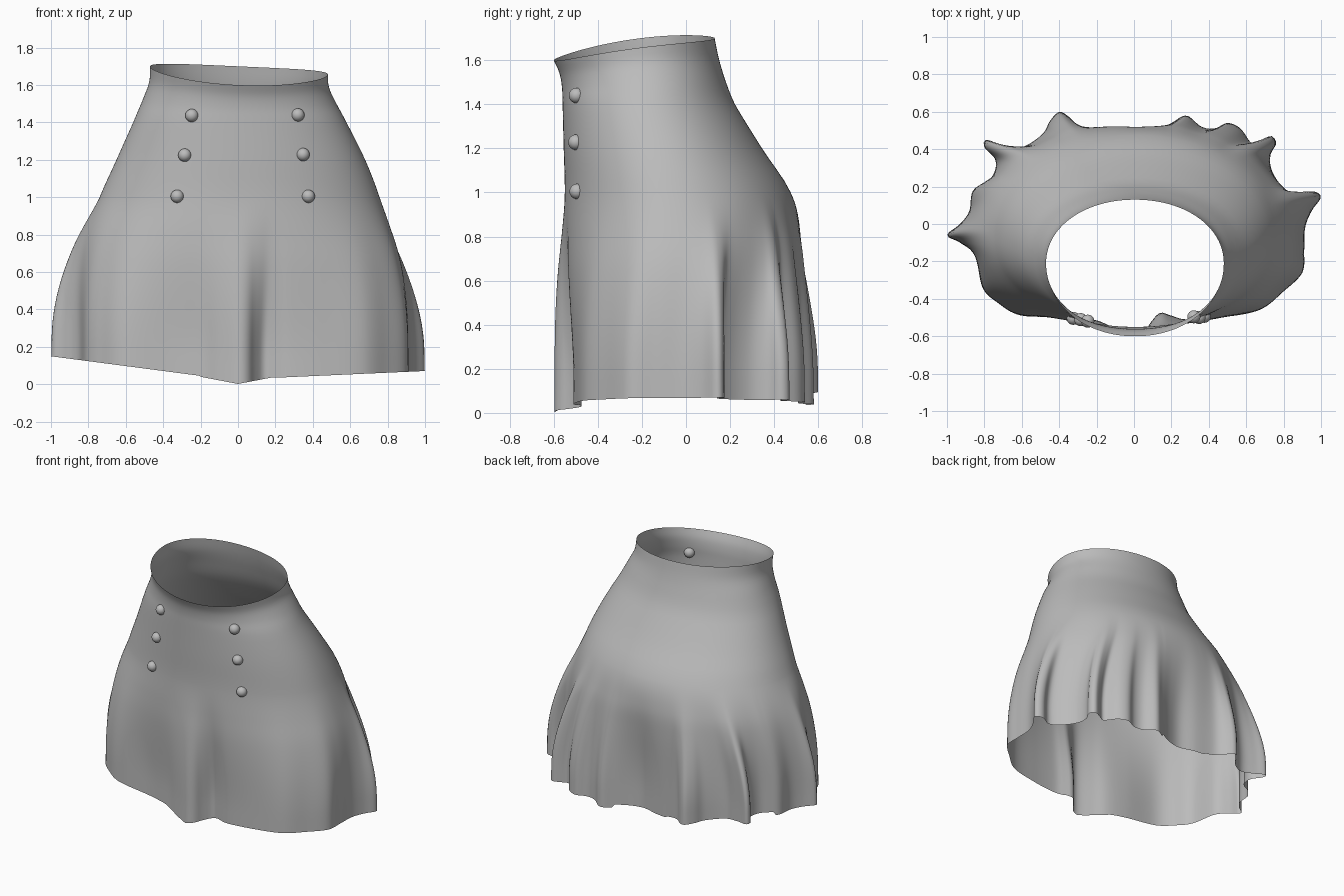
import bpy, bmesh, math
from mathutils import Vector
from mathutils.bvhtree import BVHTree

if "Cube" in bpy.data.objects:
    bpy.data.objects.remove(bpy.data.objects["Cube"])

grey = bpy.data.materials.new("cloth_grey")
grey.diffuse_color = (0.5, 0.5, 0.5, 1)
grey.use_nodes = True
grey.node_tree.nodes["Principled BSDF"].inputs["Base Color"].default_value = grey.diffuse_color

# Wavy hem outline (x, y), counter-clockwise from the front
HEM = [(0, -.597), (.055, -.58), (.09, -.525), (.14, -.475), (.2, -.49), (.28, -.51),
       (.46, -.5), (.67, -.46), (.8, -.36), (.9, -.26), (.91, -.14), (.915, -.02),
       (.95, .07), (1.0, .145), (.95, .175), (.87, .14), (.79, .2), (.735, .29),
       (.73, .37), (.76, .43), (.735, .47), (.68, .45), (.63, .43), (.57, .51),
       (.5, .54), (.43, .51), (.36, .52), (.28, .58), (.2, .54), (.1, .49), (0, .47),
       (-.12, .5), (-.28, .52), (-.35, .575), (-.4, .6), (-.45, .55), (-.49, .48),
       (-.6, .41), (-.71, .425), (-.79, .45), (-.8, .41), (-.74, .34), (-.76, .25),
       (-.86, .18), (-.88, .07), (-.93, 0), (-1.0, -.06), (-.93, -.1), (-.85, -.17),
       (-.81, -.34), (-.73, -.42), (-.6, -.49), (-.35, -.495), (-.2, -.515), (-.1, -.56)]

# Body sections: height, left, right, front, back, widest y
BODY = [(1.65, -.47, .48, -.60, .13, -.21), (1.58, -.475, .487, -.575, .147, -.20),
        (1.5, -.51, .525, -.563, .175, -.18), (1.4, -.56, .58, -.56, .222, -.17),
        (1.2, -.65, .68, -.555, .345, -.12), (1.0, -.74, .757, -.55, .475, -.08),
        (.8, -.81, .81, -.56, .525, -.06), (.6, -.85, .85, -.575, .535, -.05),
        (.3, -.88, .88, -.59, .53, -.04), (0, -.89, .89, -.595, .52, -.03)]
HIP = 5  # index of the section where the folds begin


def catmull(a, b, c, d, t):
    return tuple(.5 * (2 * q + (r - p) * t + (2 * p - 5 * q + 4 * r - s) * t * t
                       + (3 * q - p - 3 * r + s) * t ** 3) for p, q, r, s in zip(a, b, c, d))


def closed_curve(pts, steps):
    n = len(pts)
    return [Vector(catmull(pts[i - 1], pts[i], pts[(i + 1) % n], pts[(i + 2) % n], k / steps))
            for i in range(n) for k in range(steps)]


def smoothed(pts, width):
    """Blur a closed outline over a given distance."""
    out = []
    for p in pts:
        w = [math.exp(-((p - q).length / width) ** 2) for q in pts]
        out.append(sum((q * k for q, k in zip(pts, w)), Vector((0, 0))) / sum(w))
    return out


def evenly(pts, n):
    """Resample a closed outline at equal distances."""
    loop = pts + [pts[0]]
    dist = [0]
    for a, b in zip(loop, loop[1:]):
        dist.append(dist[-1] + (b - a).length)
    out, j = [], 0
    for i in range(n):
        d = dist[-1] * i / n
        while dist[j + 1] < d:
            j += 1
        out.append(loop[j].lerp(loop[j + 1], (d - dist[j]) / (dist[j + 1] - dist[j])))
    return out


def even_angles(pts):
    """Angles round the outline, blurred so neighbours stay evenly spread."""
    n, dev, last = len(pts), [], None
    for i, p in enumerate(pts):
        a = math.atan2((p.y + .06) / .5, p.x / .88)
        if last is not None:
            a += 2 * math.pi * round((last - a) / (2 * math.pi))
        last = a
        dev.append(a - 2 * math.pi * i / n)
    w = 9
    for _ in range(3):
        dev = [sum(dev[(i + k) % n] for k in range(-w, w + 1)) / (2 * w + 1) for i in range(n)]
    return [d + 2 * math.pi * i / n for i, d in enumerate(dev)]


def section(row, ang):
    _, xl, xr, yf, yb, yc = row
    c, s = math.cos(ang), math.sin(ang)
    power = 2 / 2.06
    sx = math.copysign(abs(c) ** power, c) * (xr - xl) / 2
    sy = math.copysign(abs(s) ** power, s) * ((yb - yc) if s > 0 else (yc - yf))
    return Vector(((xl + xr) / 2 + sx, yc + sy))


def waist_z(p):
    u = (p.y + .6) / .73
    return 1.6 + .2 * u - .1 * u * u - .045 * p.x


def hem_z(p):
    if abs(p.x) < .2:
        return .04 - (.038 * (1 - abs(p.x) / .2) if p.y < 0 else -.02)
    if p.x > 0:
        return .035 + .045 * (p.x - .2)
    return .045 - .131 * (p.x + .2) + (.025 if p.y > .2 else 0)


def ease(t):
    t = min(1, max(0, t))
    return t * t * (3 - 2 * t)


hem = evenly(closed_curve(HEM, 8), 300)
base = smoothed(hem, .15)
angles = even_angles(smoothed(hem, .25))
N = len(hem)
top_ring = [section(BODY[0], a) for a in angles]

# Rings from waist to hem: plain sections above the hip, folds deepening below it
rows = []
for i in range(len(BODY) - 1):
    steps = 4 if i < HIP else 8
    last = i == len(BODY) - 2
    for k in range(steps + last):
        r = catmull(BODY[max(i - 1, 0)], BODY[i], BODY[i + 1],
                    BODY[min(i + 2, len(BODY) - 1)], k / steps)
        t = max(0, 1 - i / HIP and 0) if i < HIP else 1 - r[0]
        t = min(1, max(0, t))
        ring = []
        for a, w, b, e in zip(angles, top_ring, base, hem):
            p = section(r, a)
            z = r[0]
            if i < HIP:
                if z > 1.4:
                    z = 1.4 + (z - 1.4) * (waist_z(w) - 1.4) / .25
            else:
                p = p + (b - p) * ease(t / .9) + (e - b) * (.85 * ease(t / .85) + .15 * t * t)
                z = 1 - t * (1 - hem_z(e))
            ring.append((p.x, p.y, z))
        rows.append(ring)

# Skirt: single open sheet of cloth
bm = bmesh.new()
grid = [[bm.verts.new(c) for c in ring] for ring in rows]
for lo, up in zip(grid[1:], grid):
    for i in range(N):
        j = (i + 1) % N
        bm.faces.new((lo[i], lo[j], up[j], up[i])).smooth = True
bm.normal_update()
tree = BVHTree.FromBMesh(bm)
mesh = bpy.data.meshes.new("skirt")
bm.to_mesh(mesh)
bm.free()
mesh.materials.append(grey)
bpy.context.collection.objects.link(bpy.data.objects.new("skirt", mesh))

# Two rows of three round buttons seated on the front
for side, places in (("left", ((-.247, 1.437), (-.285, 1.225), (-.325, 1.005))),
                     ("right", ((.32, 1.44), (.348, 1.228), (.376, 1.005)))):
    for n, (x, z) in enumerate(places):
        hit = tree.ray_cast(Vector((x, -2, z)), Vector((0, 1, 0)))[0]
        y = hit.y if hit else -.5
        bpy.ops.mesh.primitive_uv_sphere_add(segments=24, ring_count=14, radius=.035,
                                             location=(x, y, z))
        ob = bpy.context.object
        ob.name = f"button_{side}_{n + 1}"
        ob.data.materials.append(grey)
        bpy.ops.object.shade_smooth()
